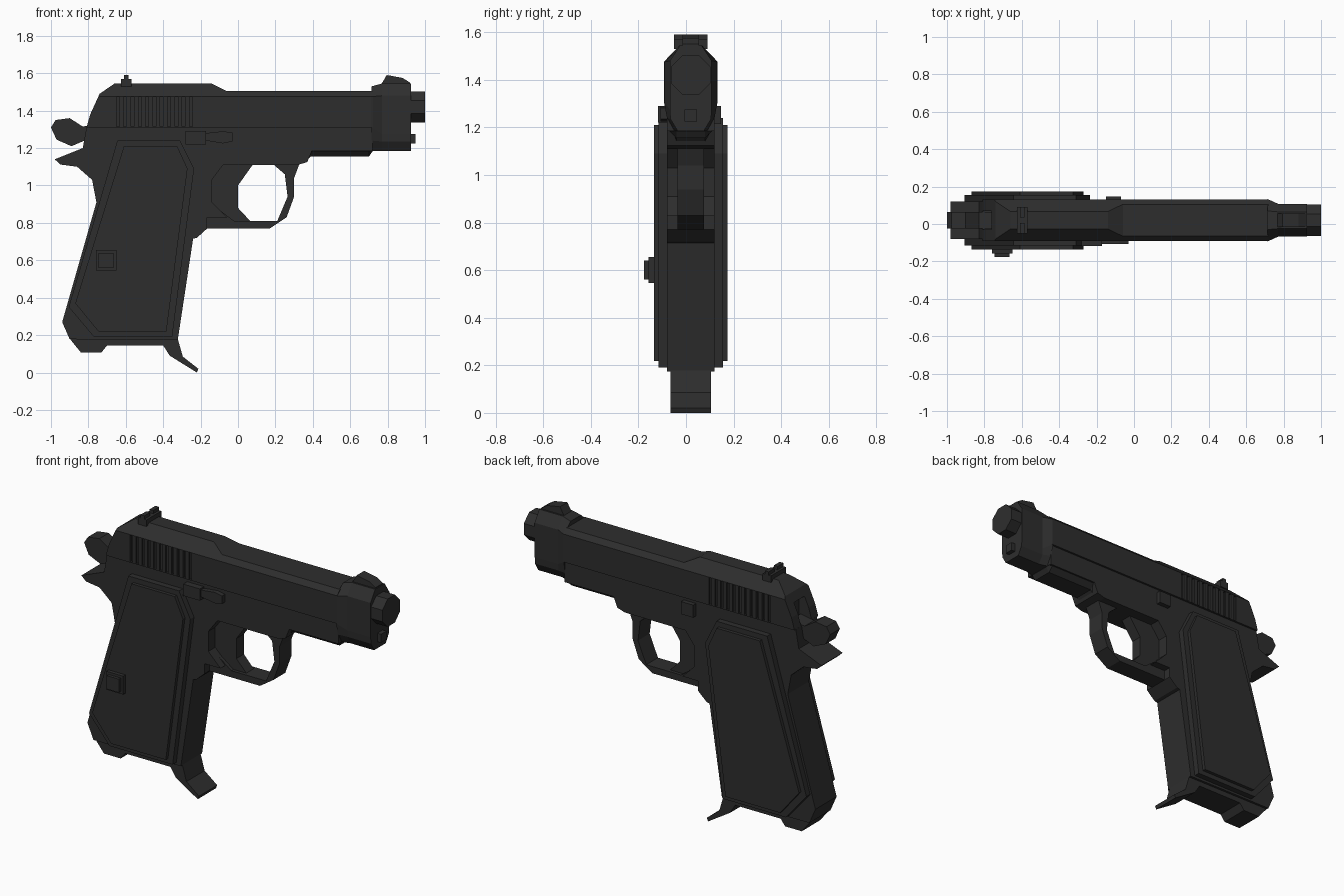
import bpy, bmesh, math
from mathutils import Vector

YC = 0.02  # centre plane of the gun body
metal = bpy.data.materials.new("dark gunmetal")
metal.diffuse_color = (0.027, 0.027, 0.027, 1)


def finish(name, bm):
    bmesh.ops.recalc_face_normals(bm, faces=bm.faces)
    me = bpy.data.meshes.new(name)
    bm.to_mesh(me)
    bm.free()
    me.materials.append(metal)
    ob = bpy.data.objects.new(name, me)
    bpy.context.collection.objects.link(ob)
    return ob


def add_prism(bm, profile, y0, y1):
    """Side profile (x, z) extruded from y0 to y1."""
    a = [bm.verts.new((x, y0, z)) for x, z in profile]
    b = [bm.verts.new((x, y1, z)) for x, z in profile]
    bm.faces.new(a)
    bm.faces.new(b[::-1])
    for i in range(len(a)):
        j = (i + 1) % len(a)
        bm.faces.new((a[i], b[i], b[j], a[j]))


def prism(name, profile, half=None, y0=0, y1=0):
    bm = bmesh.new()
    if half is not None:
        y0, y1 = YC - half, YC + half
    add_prism(bm, profile, y0, y1)
    return finish(name, bm)


def rect(x0, x1, z0, z1):
    return [(x0, z0), (x1, z0), (x1, z1), (x0, z1)]


def loft(name, sections):
    """Sections (x, right-half outline of (y, z) points), mirrored and joined along x."""
    bm = bmesh.new()
    rings = []
    for x, pts in sections:
        full = [(y, z) for y, z in pts] + [(-y, z) for y, z in reversed(pts)]
        rings.append([bm.verts.new((x, YC + y, z)) for y, z in full])
    for a, b in zip(rings, rings[1:]):
        for i in range(len(a)):
            j = (i + 1) % len(a)
            bm.faces.new((a[i], a[j], b[j], b[i]))
    bm.faces.new(rings[0])
    bm.faces.new(rings[-1])
    return finish(name, bm)


# Slide: side profile with both top edges planed off
bm = bmesh.new()
add_prism(bm, [(-0.81, 1.31), (-0.79, 1.38), (-0.74, 1.49), (-0.66, 1.545), (-0.14, 1.545),
               (-0.06, 1.505), (0.72, 1.505), (0.72, 1.31)], YC - 0.112, YC + 0.112)
for s in (-1, 1):
    cut = bmesh.ops.bisect_plane(bm, geom=bm.verts[:] + bm.edges[:] + bm.faces[:],
                                 plane_co=(0, YC + s * 0.112, 1.477),
                                 plane_no=Vector((0, s * 0.07, 0.067)).normalized(), clear_outer=True)
    bmesh.ops.holes_fill(bm, edges=[e for e in bm.edges if e.is_boundary], sides=0)
slide = finish("slide", bm)

# Grip serrations and hammer slot cut into the slide
bm = bmesh.new()
for i in range(11):
    x = -0.65 + i * 0.039
    for s in (-1, 1):
        add_prism(bm, rect(x, x + 0.016, 1.314, 1.474), YC + s * 0.1, YC + s * 0.15)
add_prism(bm, rect(-0.95, -0.725, 1.25, 1.44), YC - 0.05, YC + 0.05)
cutter = finish("slide_cutter", bm)
cutter.hide_render = True
cutter.hide_viewport = True
mod = slide.modifiers.new("grooves", 'BOOLEAN')
mod.operation = 'DIFFERENCE'
mod.solver = 'EXACT'
mod.object = cutter

# Muzzle block, narrowing towards the front
wide = [(0.07, 1.185), (0.1, 1.24), (0.113, 1.31), (0.113, 1.475), (0.05, 1.53)]
slim = [(0.055, 1.185), (0.085, 1.235), (0.088, 1.275), (0.088, 1.48), (0.045, 1.545)]
loft("muzzle_block", [(0.715, wide), (0.77, slim), (0.925, slim)])

# Barrel end and recoil rod
for name, x0, x1, z, r, n in (("barrel", 0.9, 1.0, 1.42, 0.09, 8), ("recoil_rod", 0.9, 0.95, 1.25, 0.036, 4)):
    ring = [(r * math.sin(math.pi * (k + 0.5) / (n / 2)), z - r * math.cos(math.pi * (k + 0.5) / (n / 2)))
            for k in range(n // 2)]
    loft(name, [(x0, ring), (x1, ring)])

# Sights
prism("front_sight", [(0.76, 1.53), (0.795, 1.59), (0.815, 1.587), (0.88, 1.575), (0.92, 1.55), (0.92, 1.53)], 0.035)
prism("rear_sight_base", rect(-0.625, -0.57, 1.53, 1.57), 0.07)
for s in (-1, 1):
    prism("rear_sight_post", rect(-0.61, -0.585, 1.56, 1.59), y0=YC + s * 0.015, y1=YC + s * 0.07)

# Frame with beavertail, grip core and front of the trigger well
prism("frame", [(-0.81, 1.312), (-0.83, 1.2), (-0.98, 1.14), (-0.95, 1.112), (-0.86, 1.1), (-0.78, 1.03),
                (-0.757, 0.91), (-0.94, 0.27), (-0.90, 0.178), (-0.322, 0.175), (-0.24, 0.715),
                (-0.22, 0.72), (-0.165, 0.77), (-0.165, 0.83), (-0.06, 0.83), (-0.14, 0.91),
                (-0.14, 1.03), (-0.08, 1.11), (0.32, 1.11), (0.37, 1.125), (0.395, 1.185),
                (0.72, 1.185), (0.72, 1.312)], 0.1)
loft("dust_cover", [(0.37, [(0.06, 1.135), (0.09, 1.19)]), (0.39, [(0.06, 1.155), (0.095, 1.19)]),
                    (0.70, [(0.06, 1.155), (0.095, 1.19)]), (0.72, [(0.06, 1.183), (0.09, 1.19)])])

# Trigger guard and trigger
prism("trigger_guard", [(-0.17, 0.77), (0.17, 0.77), (0.26, 0.83), (0.30, 0.94), (0.30, 1.04), (0.33, 1.12),
                        (0.18, 1.12), (0.25, 1.06), (0.265, 0.94), (0.21, 0.81), (-0.02, 0.81),
                        (-0.14, 0.9), (-0.17, 0.85)], 0.055)
prism("trigger", [(-0.12, 1.12), (0.085, 1.12), (0, 1.0), (0, 0.88), (0.07, 0.805), (-0.05, 0.805),
                  (-0.15, 0.9), (-0.15, 1.03)], 0.035)

# Grip panels: stepped plates on both sides
prism("grip_plate", [(-0.645, 1.24), (-0.31, 1.24), (-0.235, 1.09), (-0.352, 0.19), (-0.77, 0.19),
                     (-0.905, 0.35)], 0.135)
prism("grip_panel", [(-0.61, 1.21), (-0.325, 1.21), (-0.27, 1.09), (-0.383, 0.218), (-0.745, 0.218),
                     (-0.87, 0.37)], 0.155)

# Magazine release button on the front side
prism("button_base", rect(-0.76, -0.65, 0.545, 0.655), y0=-0.157, y1=-0.12)
prism("button", rect(-0.745, -0.665, 0.56, 0.64), y0=-0.176, y1=-0.12)

# Magazine floor plate with finger rest
prism("magazine_base", [(-0.90, 0.19), (-0.895, 0.175), (-0.84, 0.107), (-0.73, 0.107), (-0.70, 0.145),
                        (-0.40, 0.145), (-0.365, 0.09), (-0.22, 0.0), (-0.212, 0.02), (-0.295, 0.085),
                        (-0.325, 0.19)], 0.086)

# Hammer
prism("hammer", [(-1.0, 1.31), (-0.975, 1.35), (-0.90, 1.36), (-0.83, 1.315), (-0.74, 1.33), (-0.76, 1.22),
                 (-0.82, 1.24), (-0.89, 1.21), (-0.97, 1.245)], 0.045)

# Safety lever on the front side, cross pin on the back side
prism("safety_base", rect(-0.28, -0.17, 1.22, 1.29), y0=-0.118, y1=0)
prism("safety_lever", [(-0.17, 1.24), (-0.08, 1.225), (-0.03, 1.235), (-0.03, 1.282), (-0.08, 1.29),
                       (-0.17, 1.28)], y0=-0.108, y1=0)
prism("takedown_pin", rect(-0.15, -0.07, 1.215, 1.29), y0=0.05, y1=0.147)
